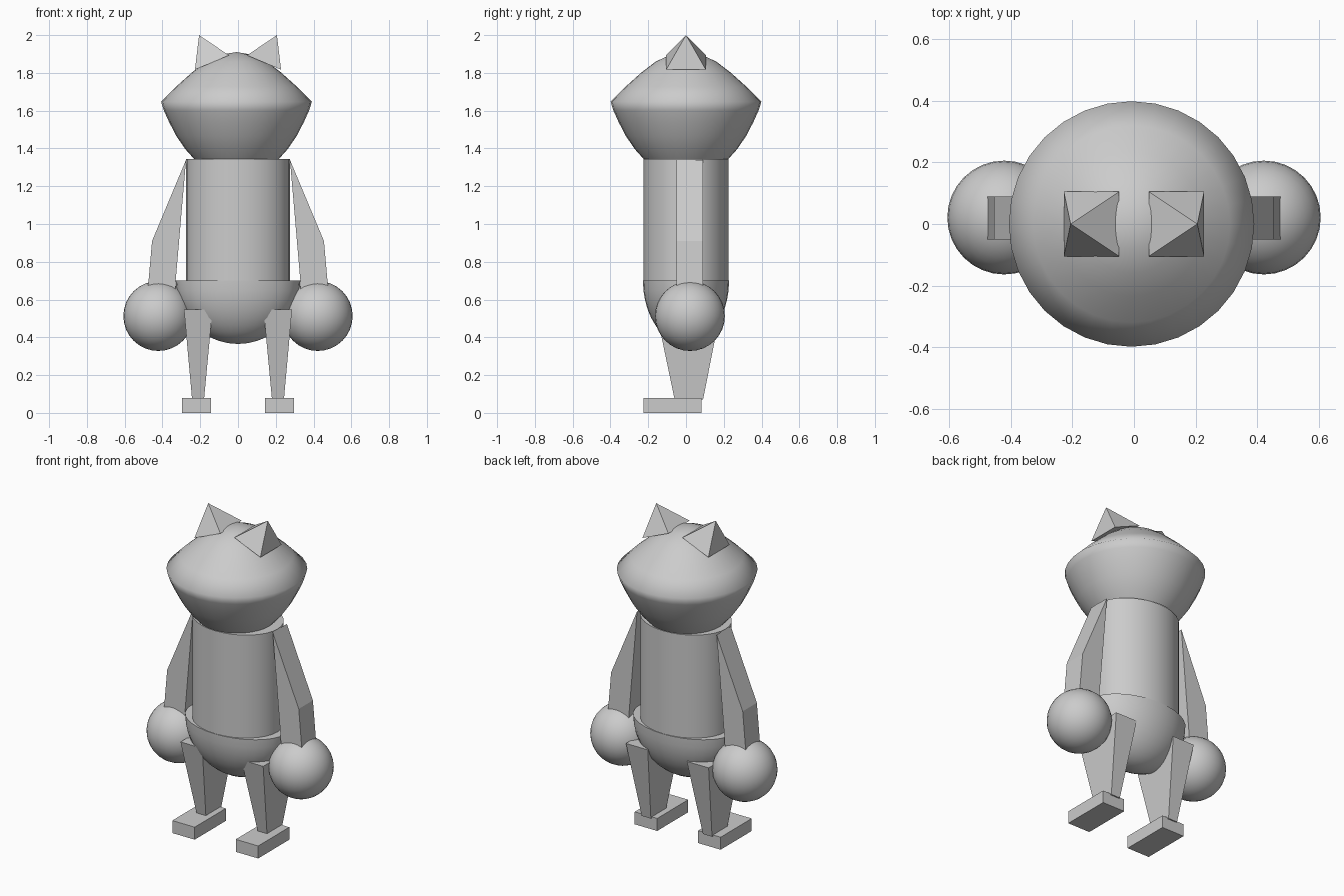
import bpy, bmesh, math
from mathutils import Vector

if "Cube" in bpy.data.objects:
    bpy.data.objects.remove(bpy.data.objects["Cube"])


def finish(bm, name, angle=None):
    bmesh.ops.recalc_face_normals(bm, faces=bm.faces)
    me = bpy.data.meshes.new(name)
    bm.to_mesh(me)
    bm.free()
    ob = bpy.data.objects.new(name, me)
    bpy.context.collection.objects.link(ob)
    if angle:
        bpy.ops.object.select_all(action='DESELECT')
        ob.select_set(True)
        bpy.context.view_layer.objects.active = ob
        bpy.ops.object.shade_smooth_by_angle(angle=math.radians(angle))
    return ob


def lathe(name, profile, steps=32, scale=(1, 1), x=0.0, angle=40):
    bm = bmesh.new()
    vs = [bm.verts.new((r, 0, z)) for r, z in profile]
    es = [bm.edges.new(p) for p in zip(vs, vs[1:])]
    bmesh.ops.spin(bm, geom=vs + es, axis=(0, 0, 1), cent=(0, 0, 0),
                   angle=math.tau, steps=steps)
    bmesh.ops.remove_doubles(bm, verts=bm.verts, dist=1e-4)
    for v in bm.verts:
        v.co.x = v.co.x * scale[0] + x
        v.co.y *= scale[1]
    return finish(bm, name, angle)


def loft(name, rings):
    """Capped solid through a list of equal-length point rings."""
    bm = bmesh.new()
    rs = [[bm.verts.new(p) for p in ring] for ring in rings]
    for a, b in zip(rs, rs[1:]):
        for i in range(len(a)):
            j = (i + 1) % len(a)
            bm.faces.new((a[i], a[j], b[j], b[i]))
    bm.faces.new(rs[0])
    bm.faces.new(rs[-1])
    return finish(bm, name)


def rect(x0, x1, y0, y1, z, s):
    return [(s * x0, y0, z), (s * x1, y0, z), (s * x1, y1, z), (s * x0, y1, z)]


# Head with a wide brim line
lathe("head", [(0.225, 1.345), (0.27, 1.395), (0.318, 1.465), (0.357, 1.54),
               (0.384, 1.60), (0.399, 1.647), (0.32, 1.727), (0.235, 1.803),
               (0.16, 1.86), (0.08, 1.897), (0, 1.91)], x=-0.008, angle=80)

# Oval torso
lathe("torso", [(0, 0.69), (1, 0.69), (1, 1.343), (0, 1.343)], scale=(0.275, 0.225))

# Hips: lower half of an ellipsoid with a flat top
bowl = [(math.cos(t * math.pi / 20), 0.7 - 0.335 * math.sin(t * math.pi / 20)) for t in range(10)]
lathe("hips", [(0, 0.7)] + bowl + [(0, 0.365)], scale=(0.33, 0.228))

for s, side in ((-1, "left"), (1, "right")):
    # Wedge arm with an angled elbow
    outline = [(0.275, 1.34), (0.455, 0.91), (0.477, 0.66), (0.46, 0.55), (0.335, 0.55), (0.33, 0.7)]
    loft(side + "_arm", [[(s * x, y, z) for x, z in outline] for y in (-0.05, 0.09)])

    # Ball hand
    bm = bmesh.new()
    bmesh.ops.create_uvsphere(bm, u_segments=32, v_segments=16, radius=0.185)
    bmesh.ops.translate(bm, verts=bm.verts, vec=(s * 0.422, 0.021, 0.513))
    finish(bm, side + "_hand", 40)

    # Tapered leg and foot
    loft(side + "_leg", [rect(0.18, 0.243, -0.06, 0.09, 0.07, s),
                         rect(0.135, 0.286, -0.16, 0.185, 0.548, s)])
    loft(side + "_foot", [rect(0.142, 0.297, -0.225, 0.082, z, s) for z in (0, 0.078)])

    # Pyramid ear tilted outwards
    bm = bmesh.new()
    base = [bm.verts.new((s * x, y, z)) for x, y, z in
            ((0.228, -0.105, 1.817), (0.228, 0.105, 1.817), (0.048, 0.105, 1.893), (0.048, -0.105, 1.893))]
    tip = bm.verts.new((s * 0.206, 0, 2.0))
    bm.faces.new(base)
    for i in range(4):
        bm.faces.new((base[i], base[(i + 1) % 4], tip))
    finish(bm, side + "_ear")
